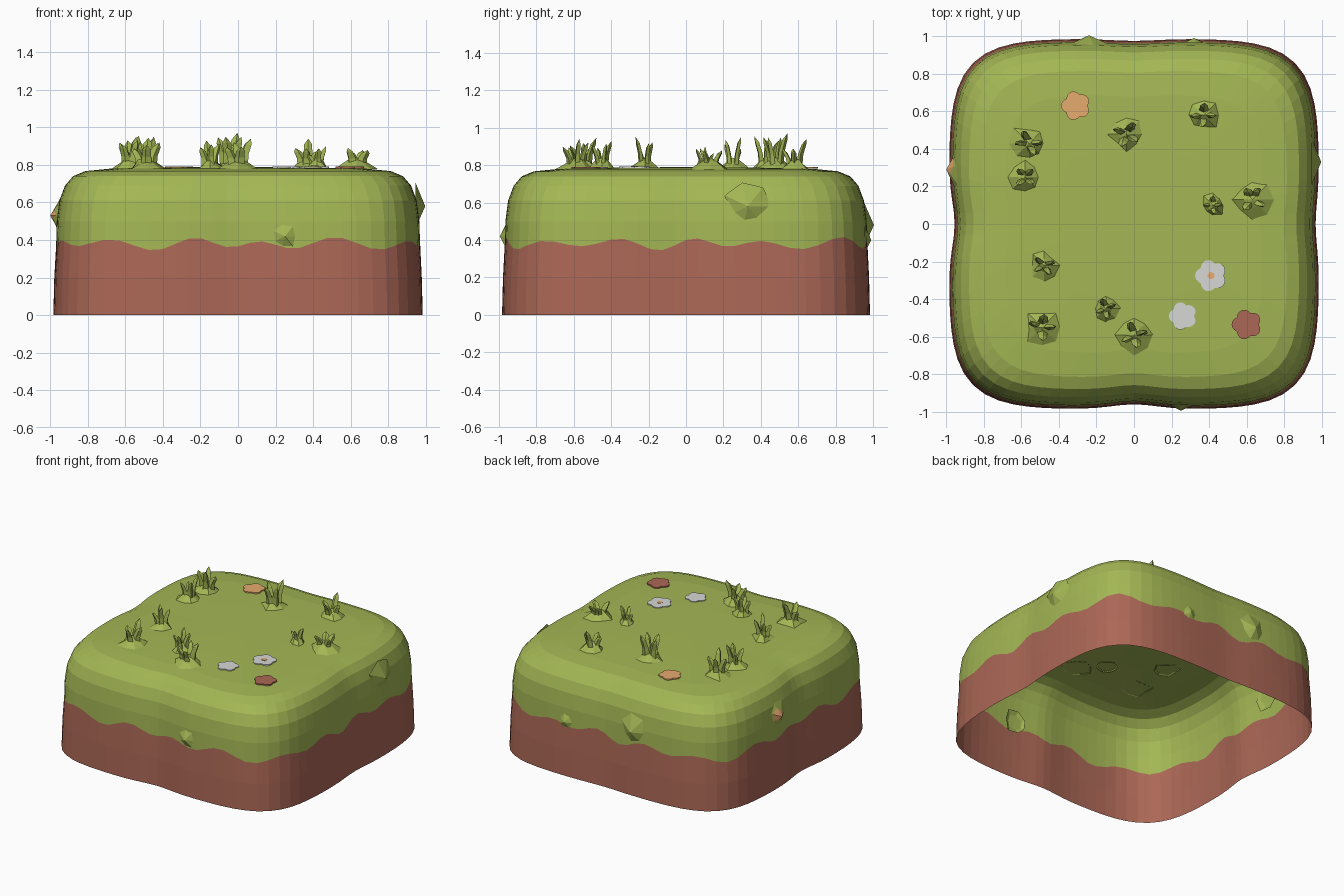
import bpy, bmesh, math, random
from mathutils import Vector, Matrix

if "Cube" in bpy.data.objects:
    bpy.data.objects.remove(bpy.data.objects["Cube"])

random.seed(4)


def material(name, rgb):
    m = bpy.data.materials.new(name)
    m.diffuse_color = (*rgb, 1)
    m.use_nodes = True
    m.node_tree.nodes["Principled BSDF"].inputs["Base Color"].default_value = m.diffuse_color
    return m


GREEN = material("grass green", (0.37, 0.475, 0.09))
BROWN = material("earth brown", (0.41, 0.137, 0.093))
WHITE = material("petal white", (0.68, 0.68, 0.66))
ORANGE = material("petal orange", (0.82, 0.42, 0.16))


def finish(bm, name, mats):
    me = bpy.data.meshes.new(name)
    bm.to_mesh(me)
    bm.free()
    for m in mats:
        me.materials.append(m)
    ob = bpy.data.objects.new(name, me)
    bpy.context.collection.objects.link(ob)
    return ob


def bridge(bm, a, b, index=0):
    n = len(a)
    for i in range(n):
        j = (i + 1) % n
        bm.faces.new((a[i], a[j], b[j], b[i])).material_index = index


def fan(bm, ring, tip, index=0):
    for i in range(len(ring)):
        bm.faces.new((ring[i], ring[(i + 1) % len(ring)], tip)).material_index = index


# Block outline: rounded square with a shallow dent in the middle of each side
def outline(t):
    c, s = abs(math.cos(t)), abs(math.sin(t))
    r = 0.985 / (c ** 5 + s ** 5) ** 0.2
    for mid, depth in ((0, 0.018), (90, 0.01), (180, 0.03), (270, 0.025)):
        d = (t - math.radians(mid) + math.pi) % (2 * math.pi) - math.pi
        r *= 1 - depth * math.exp(-(d / 0.17) ** 2)
    return r


# Earth and grass block: an open-bottomed shell with a wavy colour line
N = 96
PROFILE = [(0, 0), (0.005, 0.2), (0.015, None), (0.018, 0.5), (0.032, 0.61), (0.062, 0.69),
           (0.105, 0.74), (0.17, 0.767), (0.3, 0.78), (0.6, 0.787)]
bm = bmesh.new()
rings = []
for inset, z in PROFILE:
    ring = []
    for i in range(N):
        t = 2 * math.pi * i / N
        r = outline(t) * (1 - inset / 0.985)
        wave = 0.38 + 0.024 * math.sin(17 * t + 1) + 0.012 * math.sin(10 * t)
        ring.append(bm.verts.new((r * math.cos(t), r * math.sin(t), wave if z is None else z)))
    rings.append(ring)
for k in range(len(rings) - 1):
    bridge(bm, rings[k], rings[k + 1], 1 if k < 2 else 0)
fan(bm, rings[-1], bm.verts.new((0, 0, 0.79)))
finish(bm, "grassy_block", [GREEN, BROWN])


# Grass tufts: a flared foot with several leaning blades
def blade(bm, foot, lean, height, width):
    turn = random.uniform(0, math.pi)
    prev = None
    for f, w in ((0, 1.0), (0.45, 0.85), (0.8, 0.75)):
        c = foot + lean * f * f + Vector((0, 0, height * f))
        ring = [bm.verts.new(c + Vector((math.cos(turn + a * math.pi / 2) * width * w,
                                         math.sin(turn + a * math.pi / 2) * width * w * 0.6, 0)))
                for a in range(4)]
        if prev:
            bridge(bm, prev, ring)
        prev = ring
    fan(bm, prev, bm.verts.new(foot + lean + Vector((0, 0, height))))


def tuft(x, y, radius, top):
    bm = bmesh.new()
    low, high = [], []
    for i in range(8):
        a = math.pi * i / 4
        r = radius * random.uniform(0.65, 1.1)
        low.append(bm.verts.new((x + r * math.cos(a), y + r * math.sin(a), 0.778)))
        r = radius * 0.4
        high.append(bm.verts.new((x + r * math.cos(a), y + r * math.sin(a),
                                  0.815 + random.uniform(-0.01, 0.015))))
    bridge(bm, low, high)
    fan(bm, high, bm.verts.new((x, y, 0.84)))
    start = random.uniform(0, 6)
    for i in range(4):
        a = start + i * math.pi / 2 + random.uniform(-0.3, 0.3)
        d = Vector((math.cos(a), math.sin(a), 0))
        h = (top - 0.79) * (1.0 if i == 0 else random.uniform(0.6, 0.9))
        blade(bm, Vector((x, y, 0.79)) + d * radius * 0.25, d * radius * 0.4, h, radius * 0.28)
    finish(bm, "grass_tuft", [GREEN])


for spec in ((-0.56, 0.43, 0.11, 0.955), (-0.58, 0.25, 0.09, 0.95), (-0.04, 0.48, 0.11, 0.97),
             (0.37, 0.58, 0.10, 0.94), (0.42, 0.10, 0.075, 0.90), (0.63, 0.13, 0.11, 0.89),
             (-0.48, -0.22, 0.09, 0.95), (-0.49, -0.55, 0.11, 0.945), (-0.15, -0.45, 0.085, 0.93),
             (0.0, -0.59, 0.11, 0.94)):
    tuft(*spec)


# Flowers: thin five-petal plates on the grass
def flower(x, y, radius, mat, z=0.791):
    bm = bmesh.new()
    top, low = [], []
    for i in range(30):
        a = 2 * math.pi * i / 30
        r = radius * (0.8 + 0.2 * abs(math.sin(2.5 * a)))
        for ring, h in ((top, z), (low, z - 0.009)):
            ring.append(bm.verts.new((x + r * math.cos(a), y + r * math.sin(a), h)))
    bridge(bm, low, top)
    bm.faces.new(top)
    finish(bm, "flower", [mat])


flower(-0.31, 0.63, 0.078, ORANGE)
flower(0.60, -0.535, 0.08, BROWN)
flower(0.26, -0.49, 0.075, WHITE)
flower(0.41, -0.275, 0.085, WHITE, 0.793)
flower(0.41, -0.275, 0.02, ORANGE, 0.796)


# Small clumps bulging out of the side walls
def clump(base, normal, radius, height, mat, name="side_clump"):
    bm = bmesh.new()
    rot = Vector(normal).to_track_quat('Z', 'Y').to_matrix().to_4x4()
    ring = []
    for i in range(7):
        a = 2 * math.pi * i / 7
        r = radius * random.uniform(0.8, 1.15)
        ring.append(bm.verts.new((r * math.cos(a), r * math.sin(a), 0)))
    fan(bm, ring, bm.verts.new((0, 0, height)))
    bm.transform(Matrix.Translation(base) @ rot)
    finish(bm, name, [mat])


clump((0.25, -0.95, 0.42), (0, -1, 0), 0.10, 0.045, GREEN)
clump((0.945, 0.33, 0.58), (1, 0, 0), 0.12, 0.052, GREEN)
clump((-0.24, 0.95, 0.48), (0, 1, 0), 0.12, 0.055, GREEN)
clump((0.32, 0.945, 0.40), (0, 1, 0), 0.10, 0.045, GREEN)
clump((-0.945, 0.29, 0.53), (-1, 0, 0), 0.11, 0.05, GREEN)
clump((-0.965, 0.29, 0.53), (-1, 0, 0), 0.065, 0.035, ORANGE, "side_flower")
